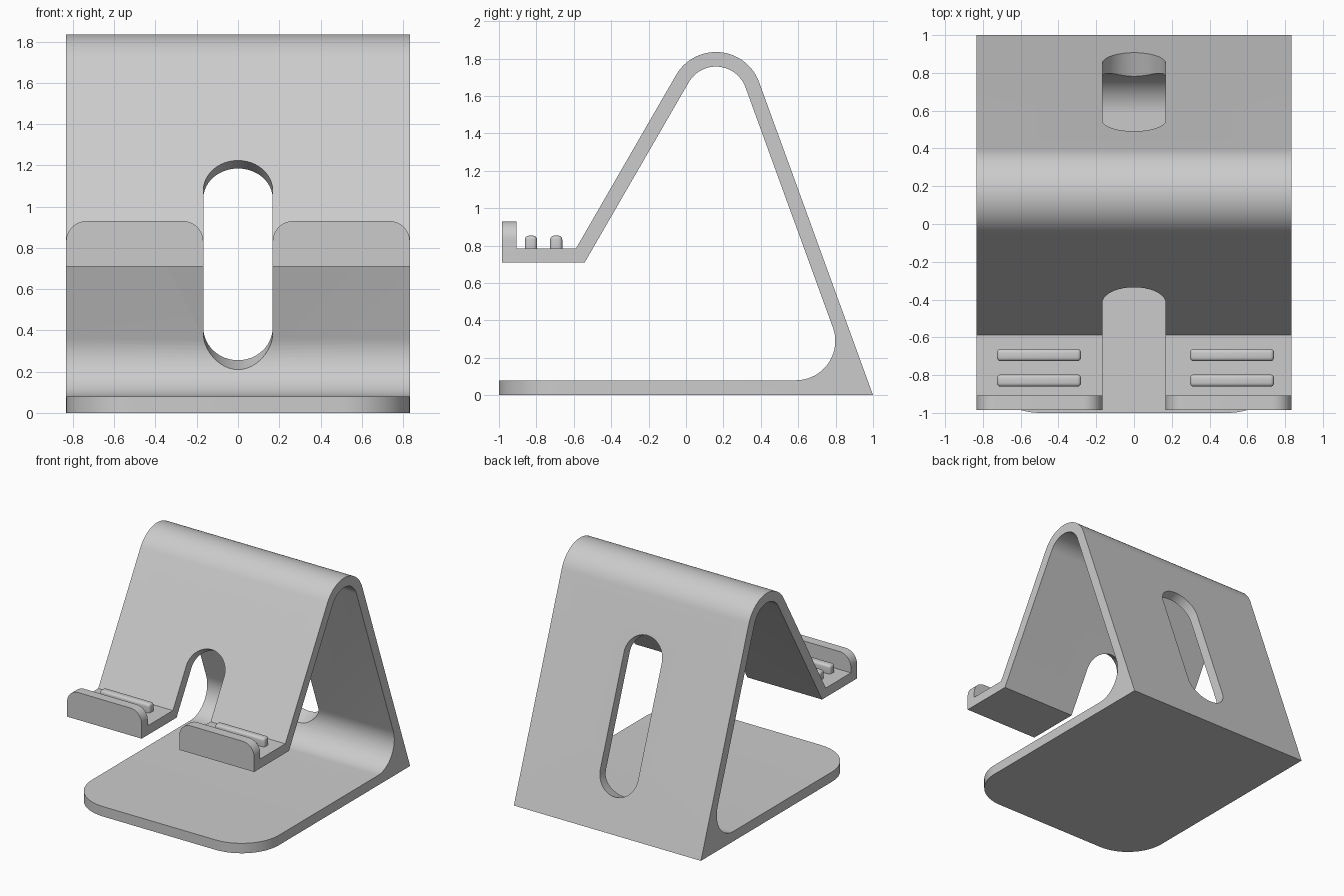
import bpy, bmesh
from math import sin, cos, radians
from mathutils import Vector

if "Cube" in bpy.data.objects:
    bpy.data.objects.remove(bpy.data.objects["Cube"])

W = 0.833      # half width
SLOT = 0.168   # half width of the cable openings


def arc(cx, cy, r, a0, a1, n):
    angles = [radians(a0 + (a1 - a0) * i / n) for i in range(n + 1)]
    return [(cx + r * cos(a), cy + r * sin(a)) for a in angles]


def prism(name, pts, origin, u, v, extrude):
    """Extrude a flat outline drawn on axes u, v from origin."""
    o, u, v, e = (Vector(k) for k in (origin, u, v, extrude))
    bm = bmesh.new()
    face = bm.faces.new([bm.verts.new(o + u * a + v * b) for a, b in pts])
    new = bmesh.ops.extrude_face_region(bm, geom=[face])["geom"]
    bmesh.ops.translate(bm, vec=e, verts=[g for g in new if isinstance(g, bmesh.types.BMVert)])
    bmesh.ops.recalc_face_normals(bm, faces=bm.faces[:])
    me = bpy.data.meshes.new(name)
    bm.to_mesh(me)
    bm.free()
    ob = bpy.data.objects.new(name, me)
    bpy.context.collection.objects.link(ob)
    return ob


def activate(ob):
    bpy.ops.object.select_all(action='DESELECT')
    ob.select_set(True)
    bpy.context.view_layer.objects.active = ob


def smooth(ob):
    activate(ob)
    bpy.ops.object.shade_smooth_by_angle(angle=radians(30))


def cut(ob, cutter):
    cutter.hide_render = True
    activate(ob)
    mod = ob.modifiers.new("cut", 'BOOLEAN')
    mod.operation, mod.solver, mod.object = 'DIFFERENCE', 'EXACT', cutter
    bpy.ops.object.modifier_apply(modifier=mod.name)
    bpy.data.objects.remove(cutter)


def stadium(length):
    return arc(0, 0, SLOT, 0, 180, 24) + arc(0, -length, SLOT, 180, 360, 24)


# bent plate: base, back leg, rounded top, front slope and shelf
profile = ([(-1, 0), (1, 0)]
           + arc(0.16, 1.589, 0.246, 20, 150, 28)
           + [(-0.588, 0.785), (-0.907, 0.785), (-0.907, 0.71), (-0.5415, 0.71)]
           + arc(0.16, 1.589, 0.168, 150, 20, 28)
           + arc(0.588, 0.29, 0.21, 20, -90, 20)
           + [(-1, 0.08)])
body = prism("stand_body", profile, (-W, 0, 0), (0, 1, 0), (0, 0, 1), (2 * W, 0, 0))

# rounded front corners of the base
bm = bmesh.new()
bm.from_mesh(body.data)
corners = [e for e in bm.edges if all(v.co.y < -0.999 for v in e.verts)
           and abs(e.verts[0].co.x - e.verts[1].co.x) < 1e-4]
bmesh.ops.bevel(bm, geom=corners, offset=0.333, segments=16, profile=0.5, affect='EDGES')
bm.to_mesh(body.data)
bm.free()

# front cable notch, square to the front slope and open through the shelf
n = Vector((0, -cos(radians(30)), 0.5))
cut(body, prism("notch_cutter", [(SLOT, -0.75)] + arc(0, 0, SLOT, 0, 180, 24) + [(-SLOT, -0.75)],
                Vector((0, -0.419, 1.078)) - n * 0.2, (1, 0, 0), (0, 0.5, cos(radians(30))), n * 0.7))

# back cable slot, square to the back leg
n = Vector((0, cos(radians(20)), sin(radians(20))))
cut(body, prism("slot_cutter", stadium(0.88), Vector((0, 1 - 0.364 * 1.24, 1.24)) - n * 0.25,
                (1, 0, 0), (0, -sin(radians(20)), cos(radians(20))), n * 0.4))
smooth(body)

# front lips and grip ribs on each half of the shelf
for side, s, rib_x in (("left", -1, -0.503), ("right", 1, 0.519)):
    a, b = sorted((s * SLOT, s * W))
    outline = ([(a, 0.71), (b, 0.71)] + arc(b - 0.1, 0.83, 0.1, 0, 90, 12)
               + arc(a + 0.1, 0.83, 0.1, 90, 180, 12))
    smooth(prism(side + "_lip", outline, (0, -0.985, 0), (1, 0, 0), (0, 0, 1), (0, 0.078, 0)))
    for i, y in enumerate((-0.829, -0.694)):
        bpy.ops.mesh.primitive_cube_add(size=1, location=(rib_x, y, 0.803))
        rib = bpy.context.object
        rib.name = f"{side}_grip_rib_{i + 1}"
        rib.scale = (0.445, 0.065, 0.1)
        bpy.ops.object.transform_apply(location=False, rotation=False, scale=True)
        mod = rib.modifiers.new("round", 'BEVEL')
        mod.width, mod.segments = 0.02, 4
        bpy.ops.object.modifier_apply(modifier=mod.name)
        smooth(rib)
